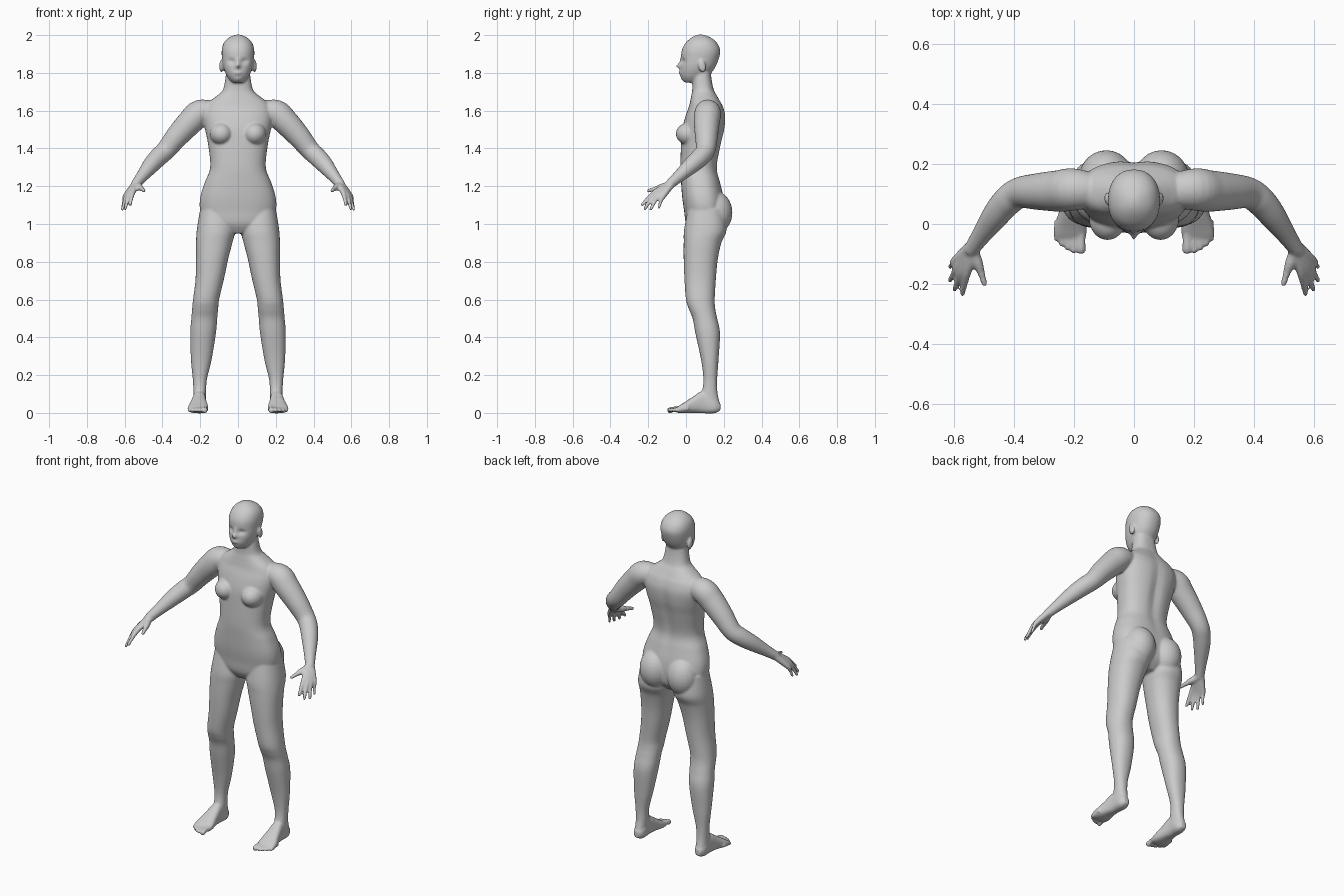
import bpy, bmesh, math
from mathutils import Vector, Matrix

bm = bmesh.new()


def spline(rows, steps):
    """Catmull-Rom interpolation of rows of numbers."""
    out = []
    for i in range(len(rows) - 1):
        p = [rows[max(0, min(len(rows) - 1, i + k))] for k in (-1, 0, 1, 2)]
        for s in range(steps):
            t = s / steps
            out.append([0.5 * (2 * b + (c - a) * t + (2 * a - 5 * b + 4 * c - d) * t * t
                               + (3 * b - a - 3 * c + d) * t ** 3) for a, b, c, d in zip(*p)])
    return out + [list(rows[-1])]


def skin(rings):
    vr = [[bm.verts.new(p) for p in r] for r in rings]
    n = len(vr[0])
    for a, b in zip(vr, vr[1:]):
        for i in range(n):
            bm.faces.new((a[i], a[(i + 1) % n], b[(i + 1) % n], b[i]))
    bm.faces.new(vr[0][::-1])
    bm.faces.new(vr[-1])
    return [v for r in vr for v in r]


def loft(rows, axis="z", side=1, e=2.2, n=48, steps=5):
    """Rows: position on axis, x min, x max, other-axis min, max."""
    rings = []
    for t, x0, x1, w0, w1 in spline(rows, steps):
        ring = []
        for i in range(n):
            a = 2 * math.pi * i / n
            c, s = math.cos(a), math.sin(a)
            x = (x0 + x1) / 2 + (x1 - x0) / 2 * math.copysign(abs(c) ** (2 / e), c)
            w = (w0 + w1) / 2 + (w1 - w0) / 2 * math.copysign(abs(s) ** (2 / e), s)
            ring.append((side * x, w, t) if axis == "z" else (side * x, t, w))
        rings.append(ring)
    return skin(rings)


def tube(pts, side=1, n=20, steps=5):
    """Round limb through points (x, y, z, radius) with a ball at its tip."""
    rows = spline(pts, steps)
    rings = []
    for i, (x, y, z, r) in enumerate(rows):
        a, b = rows[max(0, i - 1)], rows[min(len(rows) - 1, i + 1)]
        t = (Vector(b[:3]) - Vector(a[:3])).normalized()
        u = t.cross(Vector((0.5, 0, 1))).normalized()
        v = t.cross(u)
        ring = [Vector((x, y, z)) + r * (u * math.cos(k * math.tau / n) + v * math.sin(k * math.tau / n))
                for k in range(n)]
        rings.append([(side * p.x, p.y, p.z) for p in ring])
    skin(rings)
    x, y, z, r = pts[-1]
    ball((side * x, y, z), (r, r, r))


def ball(c, radii, tilt=0.0):
    m = Matrix.Translation(c) @ Matrix.Rotation(tilt, 4, "X") @ Matrix.Diagonal((*radii, 1))
    bmesh.ops.create_uvsphere(bm, u_segments=24, v_segments=16, radius=1, matrix=m)


def sculpt(verts, c, radii, off):
    """Soft push of nearby vertices."""
    for v in verts:
        d = sum(((v.co[k] - c[k]) / radii[k]) ** 2 for k in range(3))
        v.co += Vector(off) * math.exp(-d)


def sym(rows):
    return [(z, -w, w, y0, y1) for z, w, y0, y1 in rows]


# Torso and neck
torso = loft(sym([
    (.95, .05, .03, .15), (1.0, .17, 0, .195), (1.07, .2, -.01, .205), (1.14, .2, -.02, .2),
    (1.22, .176, -.026, .182), (1.30, .147, -.03, .166), (1.42, .158, -.026, .187),
    (1.5, .174, -.02, .205), (1.57, .185, -.003, .21), (1.62, .175, .015, .198),
    (1.65, .15, .022, .182), (1.68, .11, .028, .165), (1.71, .08, .033, .148),
    (1.77, .067, .035, .135), (1.84, .06, .04, .13)]), e=2.4, n=64)
sculpt(torso, (0, .19, 1.42), (.03, .06, .2), (0, -.012, 0))

# Head with facial features
head = loft(sym([
    (1.748, .025, -.004, .05), (1.765, .045, -.018, .09), (1.79, .062, -.029, .125),
    (1.83, .078, -.03, .155), (1.88, .085, -.026, .175), (1.92, .086, -.022, .181),
    (1.955, .077, -.005, .167), (1.98, .057, .02, .142), (1.996, .03, .045, .11),
    (2.003, .008, .068, .086)]), n=96, steps=7)
for c, radii, push in [
        ((0, -.03, 1.836), (.012, .05, .013), -.024),
        ((0, -.03, 1.862), (.009, .05, .018), -.009),
        ((0, -.03, 1.80), (.022, .05, .010), -.010),
        ((0, -.02, 1.766), (.022, .05, .013), -.006),
        ((.034, -.02, 1.862), (.019, .05, .012), .014),
        ((-.034, -.02, 1.862), (.019, .05, .012), .014)]:
    sculpt(head, c, radii, (0, push, 0))

for s in (1, -1):
    ball((s * .088, .085, 1.835), (.011, .02, .034), .2)          # ear
    ball((s * .088, .018, 1.477), (.062, .072, .06))              # breast
    ball((s * .092, .15, 1.06), (.092, .096, .115))               # buttock

    # Leg
    loft([(1.08, .03, .2, .01, .2), (.97, .015, .218, -.01, .215), (.90, .03, .222, -.012, .187),
          (.81, .053, .222, -.012, .168), (.705, .075, .225, -.008, .158), (.6, .1, .238, 0, .152),
          (.55, .105, .243, .015, .155), (.5, .11, .247, .035, .165), (.42, .117, .253, .05, .18),
          (.28, .14, .249, .08, .172), (.175, .165, .239, .092, .165), (.105, .169, .236, .082, .167),
          (.05, .172, .237, .06, .178), (.01, .178, .232, .06, .175)], side=s)
    # Foot
    loft([(.182, .188, .222, .012, .05), (.15, .17, .237, -.002, .08), (.09, .17, .24, -.002, .115),
          (.04, .165, .25, 0, .088), (-.01, .157, .265, -.002, .055), (-.04, .159, .267, 0, .036),
          (-.055, .166, .258, .005, .025)], "y", s, e=2.6)
    # Toes: x, tip y, radius
    for x, y, r in [(.176, -.085, .016), (.2, -.088, .011), (.22, -.079, .011),
                    (.24, -.066, .0105), (.257, -.048, .0105)]:
        tube([(x, y + .06, .022, r), (x, y + .025, .02, r * .9), (x, y, .014, r)], s, 14)

    # Arm
    tube([(.12, .11, 1.595, .055), (.2, .115, 1.588, .07), (.25, .11, 1.543, .069),
          (.32, .108, 1.467, .061), (.38, .104, 1.393, .052), (.42, .077, 1.355, .05),
          (.46, .03, 1.312, .045), (.51, -.04, 1.25, .032), (.54, -.083, 1.212, .026)], s, 32)
    # Fingers with palm bones: start, knuckle, tip, finger radius
    for a, k, t, r in [
            ((.53, -.085, 1.212), (.553, -.152, 1.176), (.571, -.232, 1.102), .0115),
            ((.537, -.085, 1.21), (.572, -.152, 1.162), (.597, -.218, 1.082), .0115),
            ((.543, -.083, 1.208), (.586, -.142, 1.152), (.612, -.187, 1.077), .011),
            ((.548, -.08, 1.206), (.595, -.122, 1.147), (.612, -.143, 1.087), .010)]:
        mid = [(p + q) / 2 for p, q in zip(k, t)]
        mid[2] += .006
        tube([(*a, .02), (*k, .0155), (*mid, r), (*t, r * .8)], s, 14)
    tube([(.538, -.085, 1.208, .02), (.52, -.13, 1.195, .018), (.508, -.165, 1.185, .0125),
          (.498, -.198, 1.177, .010)], s, 14)                      # thumb

bmesh.ops.recalc_face_normals(bm, faces=bm.faces)
mesh = bpy.data.meshes.new("body")
bm.to_mesh(mesh)
bm.free()
body = bpy.data.objects.new("body", mesh)
bpy.context.collection.objects.link(body)

# Fuse all parts into one smooth skin
fuse = body.modifiers.new("fuse", "REMESH")
fuse.mode = "VOXEL"
fuse.voxel_size = 0.006
fuse.use_smooth_shade = True
relax = body.modifiers.new("relax", "SMOOTH")
relax.factor = 0.5
relax.iterations = 6

# Eyeballs
for s, name in ((1, "left_eye"), (-1, "right_eye")):
    bpy.ops.mesh.primitive_uv_sphere_add(segments=24, ring_count=16, radius=.014,
                                         location=(s * .034, .005, 1.862))
    bpy.context.object.name = name
    bpy.ops.object.shade_smooth()
